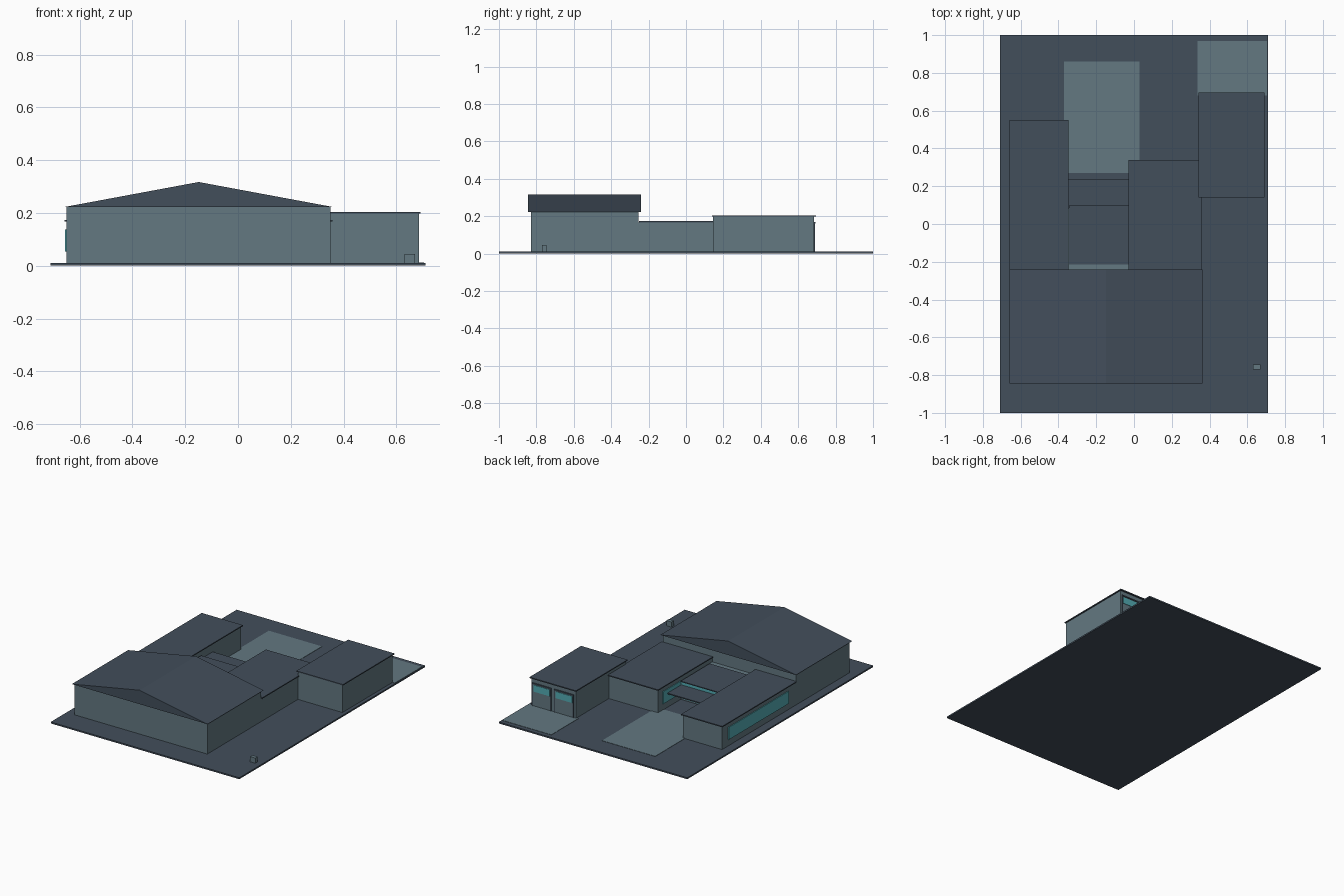
import bpy

old = bpy.data.objects.get("Cube")
if old:
    bpy.data.objects.remove(old, do_unlink=True)


def linear(c):
    c /= 255
    return c / 12.92 if c <= 0.04045 else ((c + 0.055) / 1.055) ** 2.4


def material(name, r, g, b):
    m = bpy.data.materials.new(name)
    col = (linear(r), linear(g), linear(b), 1)
    m.use_nodes = True
    m.diffuse_color = col
    m.node_tree.nodes["Principled BSDF"].inputs["Base Color"].default_value = col
    return m


WALL = material("wall_grey", 99, 120, 129)
ROOF = material("slate_roof", 66, 78, 91)
GLASS = material("teal_glass", 84, 172, 180)


def add_mesh(name, verts, faces, mat):
    me = bpy.data.meshes.new(name)
    me.from_pydata(verts, [], faces)
    me.materials.append(mat)
    ob = bpy.data.objects.new(name, me)
    bpy.context.collection.objects.link(ob)
    return ob


def extrude_y(name, profile, y0, y1, mat):
    """Prism from a counter-clockwise (x, z) profile seen from the front."""
    n = len(profile)
    verts = [(x, y, z) for y in (y0, y1) for x, z in profile]
    faces = [tuple(range(n)), tuple(reversed(range(n, 2 * n)))]
    faces += [(i, i + n, (i + 1) % n + n, (i + 1) % n) for i in range(n)]
    return add_mesh(name, verts, faces, mat)


def box(name, xs, ys, zs, mat):
    (x0, x1), (z0, z1) = xs, zs
    return extrude_y(name, [(x0, z0), (x1, z0), (x1, z1), (x0, z1)], *ys, mat)


G = 0.01  # ground level

# Site and paving
box("site_slab", (-0.71, 0.71), (-1, 1), (0, G), ROOF)
box("courtyard_paving", (-0.37, 0.03), (0.27, 0.86), (G, 0.012), WALL)
box("driveway", (0.335, 0.705), (0.68, 0.97), (G, 0.012), WALL)
box("utility_box", (0.63, 0.67), (-0.77, -0.745), (G, 0.045), WALL)

# Main hall with gable roof
box("hall_walls", (-0.65, 0.35), (-0.83, -0.255), (G, 0.222), WALL)
extrude_y("hall_roof", [(-0.66, 0.222), (0.362, 0.222), (-0.149, 0.317)],
          -0.845, -0.24, ROOF)

# Flat-roofed wings: (name, wall x, wall y, wall top, roof x, roof y)
wings = [
    ("west_wing", (-0.65, -0.355), (-0.255, 0.54), 0.167, (-0.658, -0.348), (-0.25, 0.55)),
    ("middle_wing", (-0.02, 0.35), (-0.255, 0.33), 0.167, (-0.028, 0.358), (-0.25, 0.34)),
    ("garage", (0.35, 0.685), (0.145, 0.685), 0.197, (0.342, 0.692), (0.14, 0.695)),
]
for name, wx, wy, top, rx, ry in wings:
    box(name + "_walls", wx, wy, (G, top), WALL)
    box(name + "_roof", rx, ry, (top, top + 0.007), ROOF)

# Glazed link between the wings, with a canopy and raised roof
box("link_walls", (-0.355, -0.02), (-0.255, 0.085), (G, 0.135), WALL)
box("link_canopy", (-0.355, -0.02), (-0.25, 0.235), (0.104, 0.111), ROOF)
box("link_roof", (-0.345, -0.028), (-0.215, 0.097), (0.135, 0.141), ROOF)
box("link_glass", (-0.345, -0.03), (0.085, 0.09), (0.02, 0.104), GLASS)
box("link_clerestory", (-0.345, -0.03), (0.085, 0.09), (0.113, 0.133), GLASS)

# Long side windows
box("west_wing_window", (-0.655, -0.65), (-0.17, 0.475), (0.053, 0.137), GLASS)
box("middle_wing_window", (-0.025, -0.02), (0.09, 0.28), (0.053, 0.137), GLASS)

# Garage doors with frames and glazing
for side, x0, x1 in (("left", 0.54, 0.67), ("right", 0.37, 0.505)):
    box(side + "_garage_door", (x0, x1), (0.685, 0.687), (G, 0.165), WALL)
    box(side + "_door_window", (x0 + 0.004, x1 - 0.004), (0.687, 0.69), (0.11, 0.155), GLASS)
    box(side + "_door_header", (x0 - 0.006, x1 + 0.006), (0.685, 0.692), (0.16, 0.168), ROOF)
    for k, x in enumerate((x0 - 0.006, x1)):
        box(f"{side}_door_jamb_{k}", (x, x + 0.006), (0.685, 0.69), (G, 0.16), ROOF)
